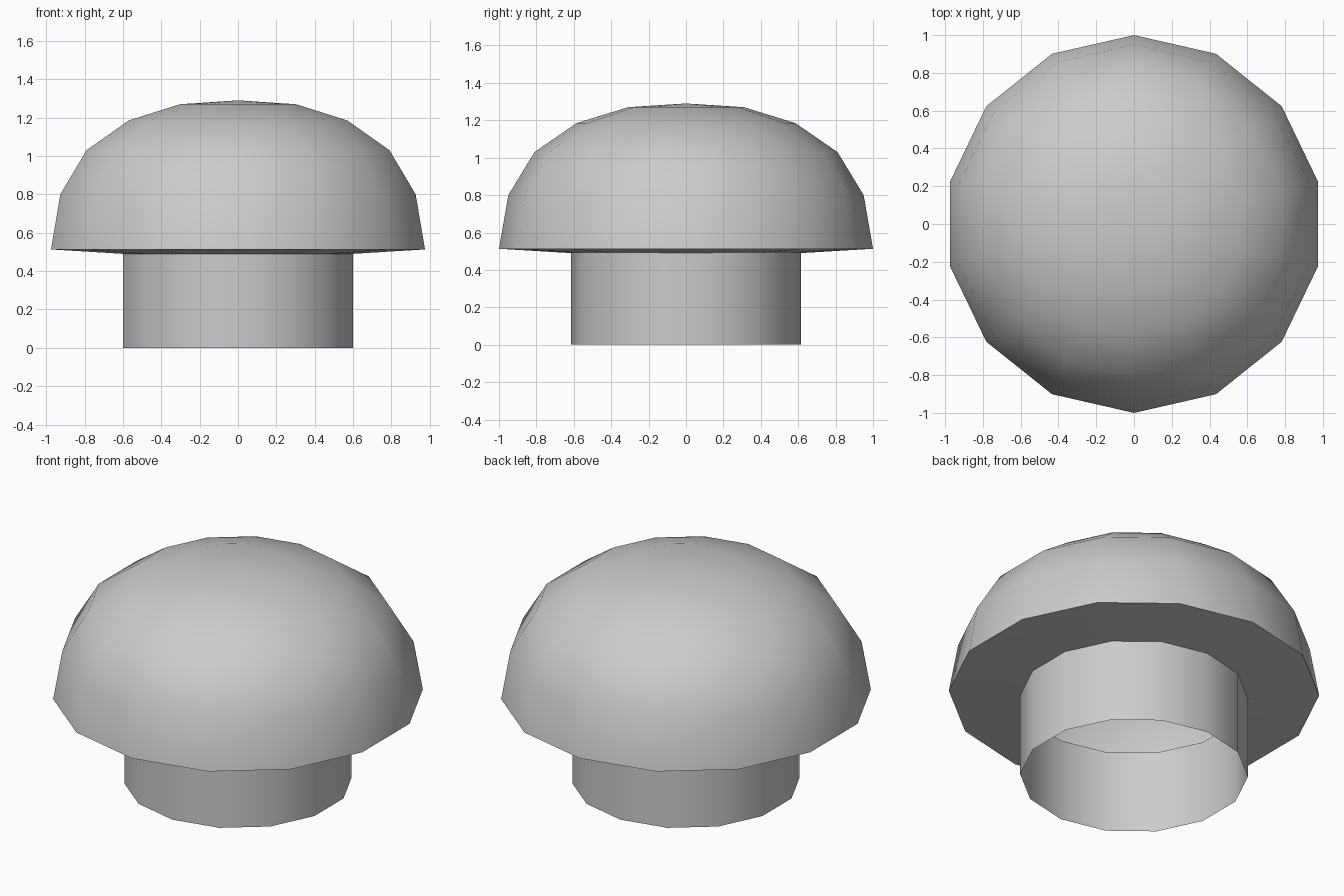
import bpy, bmesh
from math import sin, cos, pi

if "Cube" in bpy.data.objects:
    bpy.data.objects.remove(bpy.data.objects["Cube"])

SIDES = 14


def lathe(name, profile):
    """Revolve (radius, z) points around z; a zero radius becomes a pole."""
    bm = bmesh.new()
    rings = []
    for r, z in profile:
        if r == 0:
            rings.append([bm.verts.new((0, 0, z))] * SIDES)
        else:
            rings.append([bm.verts.new((r * sin(2 * pi * i / SIDES),
                                        r * cos(2 * pi * i / SIDES), z))
                          for i in range(SIDES)])
    for a, b in zip(rings, rings[1:]):
        for i in range(SIDES):
            j = (i + 1) % SIDES
            corners = list(dict.fromkeys((a[j], a[i], b[i], b[j])))
            bm.faces.new(corners)
    mesh = bpy.data.meshes.new(name)
    bm.to_mesh(mesh)
    bm.free()
    obj = bpy.data.objects.new(name, mesh)
    bpy.context.collection.objects.link(obj)
    bpy.ops.object.select_all(action='DESELECT')
    obj.select_set(True)
    bpy.context.view_layer.objects.active = obj
    bpy.ops.object.shade_smooth_by_angle(angle=pi / 6)
    return obj


# Open tubular stem
lathe("mushroom_stem", [(0.615, 0), (0.615, 0.49)])

# Hollow cap: underside ring out to the rim, then the dome up to its tip
lathe("mushroom_cap", [(0.615, 0.49), (1.0, 0.513), (0.95, 0.80), (0.81, 1.03),
                       (0.585, 1.185), (0.31, 1.27), (0, 1.29)])
